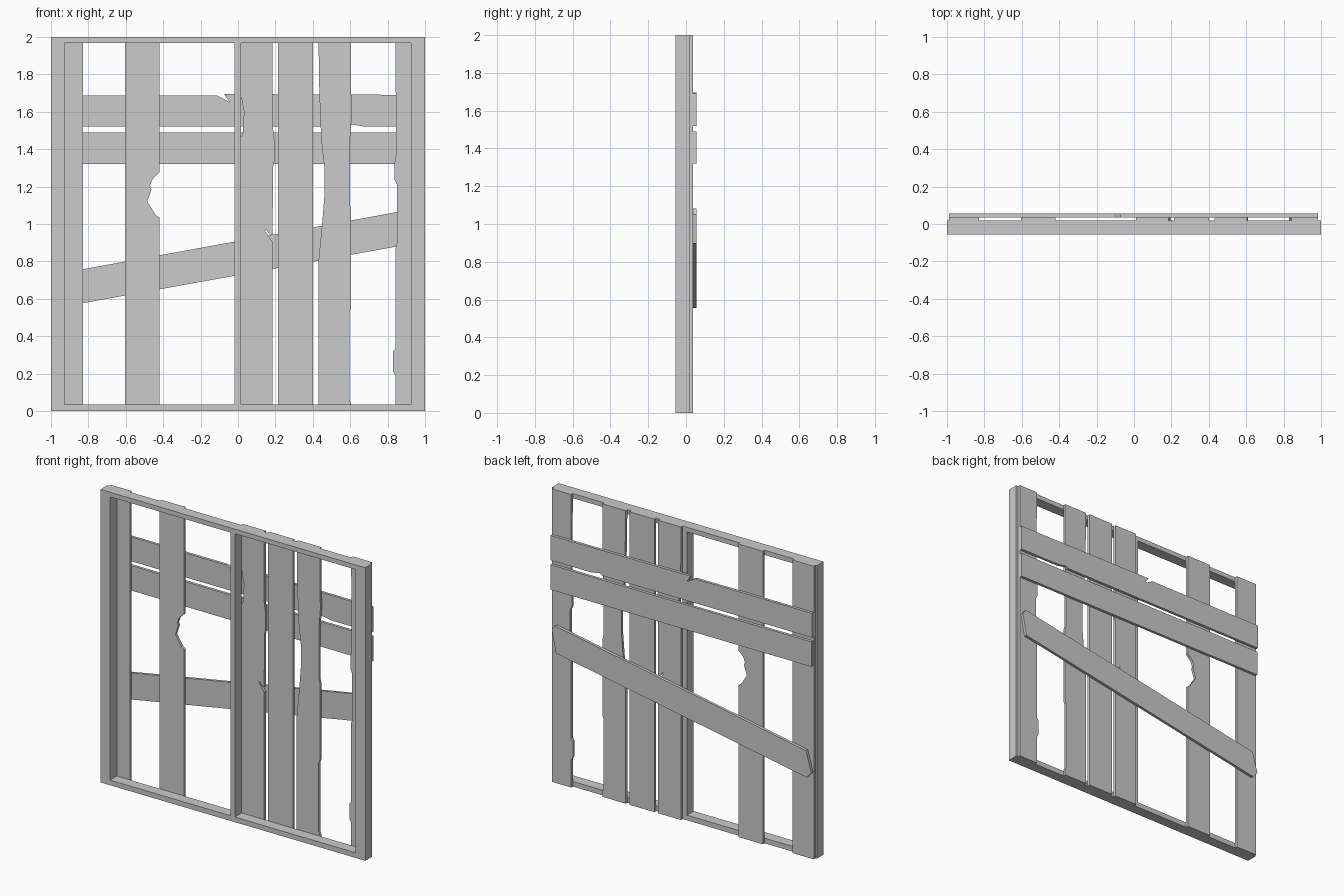
import bpy, bmesh

if "Cube" in bpy.data.objects:
    bpy.data.objects.remove(bpy.data.objects["Cube"])

FRAME_FRONT, FRAME_BACK = -0.055, 0.018
SLAT_BACK, BOARD_BACK = 0.036, 0.055


def extrude_faces(name, polys, y0, y1):
    """Turn x/z outlines into one solid running from y0 to y1."""
    bm = bmesh.new()
    for poly in polys:
        bm.faces.new([bm.verts.new((x, y0, z)) for x, z in poly])
    bmesh.ops.remove_doubles(bm, verts=bm.verts, dist=1e-5)
    res = bmesh.ops.extrude_face_region(bm, geom=bm.faces[:], use_keep_orig=True)
    for v in res["geom"]:
        if isinstance(v, bmesh.types.BMVert):
            v.co.y = y1
    bmesh.ops.recalc_face_normals(bm, faces=bm.faces[:])
    bmesh.ops.dissolve_limit(bm, angle_limit=0.001, verts=bm.verts[:],
                             edges=[e for e in bm.edges if len(e.link_faces) == 2])
    me = bpy.data.meshes.new(name)
    bm.to_mesh(me)
    bm.free()
    ob = bpy.data.objects.new(name, me)
    bpy.context.collection.objects.link(ob)
    return ob


def slat(name, x0, x1, left=(), right=()):
    """Upright plank; left and right list the damage points from bottom to top."""
    outline = [(x0, 0), (x1, 0), *right, (x1, 2), (x0, 2), *reversed(left)]
    extrude_faces(name, [outline], FRAME_BACK, SLAT_BACK)


def board(name, outline):
    extrude_faces(name, [outline], SLAT_BACK, BOARD_BACK)


# Frame with two openings and a thin centre post
xs = [-1, -0.928, -0.02, 0.015, 0.925, 1]
zs = [0, 0.035, 1.968, 2]
cells = [[(xs[i], zs[j]), (xs[i + 1], zs[j]), (xs[i + 1], zs[j + 1]), (xs[i], zs[j + 1])]
         for i in range(5) for j in range(3) if not (j == 1 and i in (1, 3))]
# keep the cells as a clean grid so the solid stays closed
extrude_faces("frame", cells, FRAME_FRONT, FRAME_BACK)

# Upright slats with broken edges
slat("slat_1", -0.99, -0.83)
slat("slat_2", -0.605, -0.42,
     right=[(-0.42, 1.035), (-0.438, 1.045), (-0.485, 1.12), (-0.463, 1.185),
            (-0.47, 1.205), (-0.457, 1.24), (-0.42, 1.275)])
slat("slat_3", 0.012, 0.185,
     left=[(0.012, 1.46), (0.025, 1.48), (0.032, 1.6), (0.015, 1.69)],
     right=[(0.185, 0.905), (0.145, 0.962), (0.15, 0.97), (0.168, 0.945), (0.185, 0.94),
            (0.187, 1.3), (0.195, 1.34), (0.195, 1.44), (0.185, 1.53)])
slat("slat_4", 0.213, 0.402)
slat("slat_5", 0.43, 0.605,
     left=[(0.43, 0.8), (0.45, 1.0), (0.462, 1.15), (0.462, 1.3), (0.445, 1.45), (0.435, 1.7)],
     right=[(0.605, 0.04), (0.597, 0.06), (0.597, 0.53), (0.605, 0.555), (0.605, 1.08),
            (0.598, 1.1), (0.598, 1.44), (0.61, 1.6), (0.605, 1.7)])
slat("slat_6", 0.842, 0.985,
     left=[(0.842, 0.19), (0.83, 0.21), (0.83, 0.32), (0.842, 0.335), (0.842, 0.87),
           (0.85, 0.9), (0.85, 1.21), (0.836, 1.24), (0.836, 1.32), (0.845, 1.37)])

# Boards nailed across the back
board("upper_board", [(-0.99, 1.52), (0.595, 1.52), (0.61, 1.532), (0.68, 1.52), (0.985, 1.52),
                      (0.985, 1.69), (-0.075, 1.695), (-0.045, 1.652), (-0.11, 1.686),
                      (-0.99, 1.686)])
board("middle_board", [(-0.985, 1.32), (0.985, 1.32), (0.985, 1.49), (-0.985, 1.49)])
board("slanted_board", [(-0.95, 0.555), (0.945, 0.897), (0.975, 1.05), (0.95, 1.082),
                        (-0.945, 0.737), (-0.985, 0.595)])
